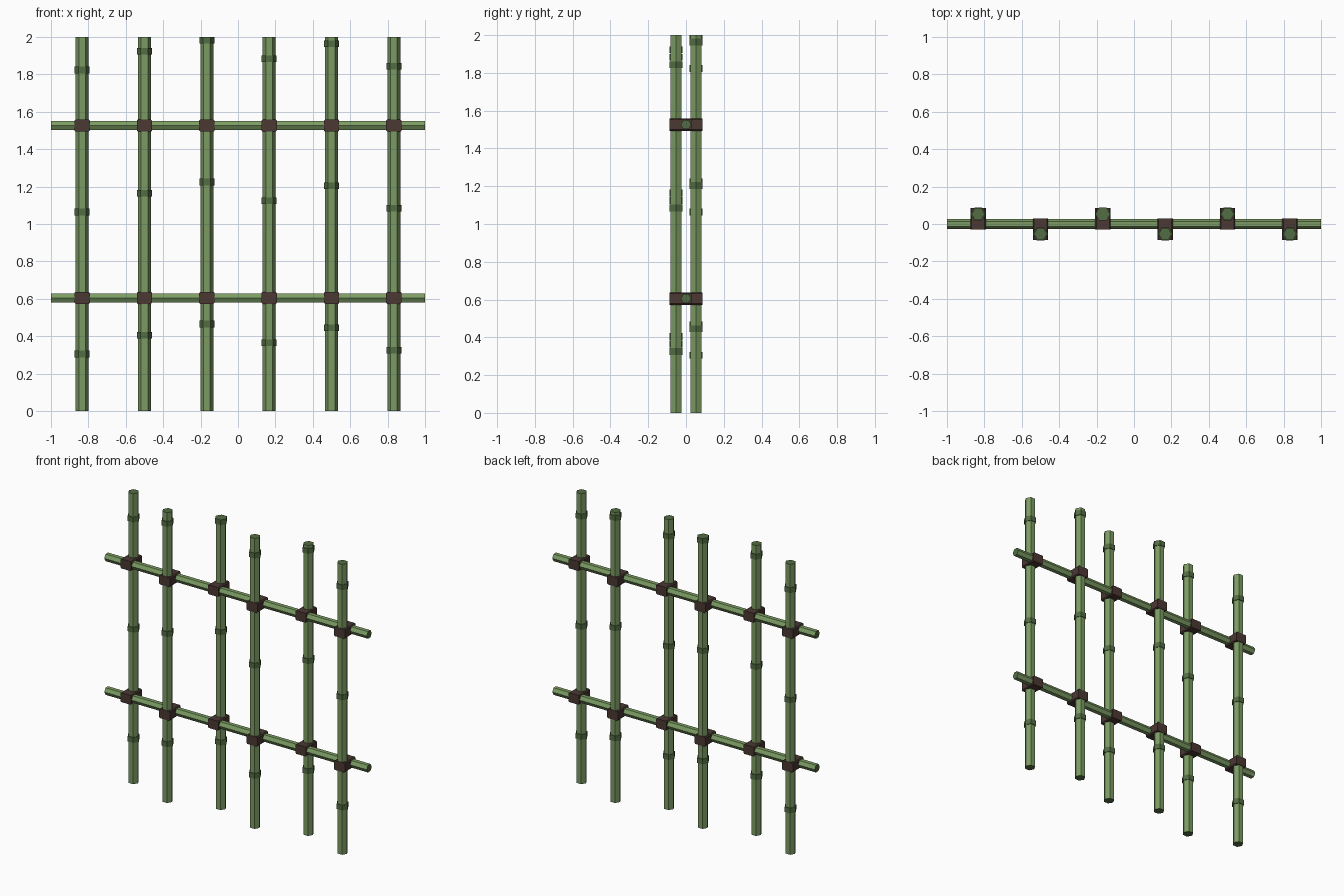
import bpy, bmesh, math
from mathutils import Matrix

if "Cube" in bpy.data.objects:
    bpy.data.objects.remove(bpy.data.objects["Cube"])


def material(name, rgb):
    m = bpy.data.materials.new(name)
    m.diffuse_color = (*rgb, 1)
    m.use_nodes = True
    m.node_tree.nodes["Principled BSDF"].inputs["Base Color"].default_value = m.diffuse_color
    return m


GREEN = material("bamboo green", (0.20, 0.33, 0.125))
DARK = material("dark node green", (0.085, 0.15, 0.055))
BROWN = material("brown lashing", (0.07, 0.040, 0.034))


def finish(name, bm, mats):
    me = bpy.data.meshes.new(name)
    bm.to_mesh(me)
    bm.free()
    for m in mats:
        me.materials.append(m)
    ob = bpy.data.objects.new(name, me)
    bpy.context.collection.objects.link(ob)
    return ob


def hex_rod(name, radius, length, centre, mats, along_x=False):
    """Six-sided rod; its end caps take the last material."""
    bm = bmesh.new()
    bmesh.ops.create_cone(bm, cap_ends=True, segments=6, radius1=radius,
                          radius2=radius, depth=length)
    # put the corners on the +x and -x sides
    corner = bm.verts[:][0].co
    turn = -math.atan2(corner.y, corner.x)
    bmesh.ops.rotate(bm, verts=bm.verts, matrix=Matrix.Rotation(turn, 3, 'Z'))
    for f in bm.faces:
        f.material_index = len(mats) - 1 if len(f.verts) == 6 else 0
    if along_x:  # corners end up on +y and -y, rod runs along x
        m = Matrix.Rotation(math.pi / 2, 3, 'Y')
        m = Matrix.Rotation(math.pi / 2, 3, 'X') @ m
        bmesh.ops.rotate(bm, verts=bm.verts, matrix=m)
    bmesh.ops.translate(bm, verts=bm.verts, vec=centre)
    return finish(name, bm, mats)


def lashing(name, centre, size, chamfer):
    """Block with its four y-running edges chamfered."""
    bm = bmesh.new()
    bmesh.ops.create_cube(bm, size=1)
    bmesh.ops.scale(bm, verts=bm.verts, vec=size)
    edges = [e for e in bm.edges
             if abs(e.verts[0].co.y - e.verts[1].co.y) > 0.01]
    bmesh.ops.bevel(bm, geom=edges, offset=chamfer, segments=1,
                    affect='EDGES')
    bmesh.ops.translate(bm, verts=bm.verts, vec=centre)
    return finish(name, bm, [BROWN])


RAIL_Z = (0.605, 1.526)
FIRST_NODE = (0.305, 0.405, 0.465, 0.365, 0.445, 0.325)
POLE_Y = 0.053

# horizontal rails
for z in RAIL_Z:
    hex_rod("rail", 0.028, 2.0, (0, 0, z), [GREEN, DARK], along_x=True)

# upright poles, alternating behind and in front of the rails
for i, first in enumerate(FIRST_NODE):
    x = (i - 2.5) / 3
    side = 1 if i % 2 == 0 else -1
    y = side * POLE_Y
    hex_rod("pole", 0.035, 2.0, (x, y, 1.0), [GREEN, DARK])
    # bamboo joints
    for k in range(3):
        hex_rod("node", 0.040, 0.036, (x, y, first + 0.759 * k), [DARK])
    # lashings at the crossings
    for z in RAIL_Z:
        lashing("lashing", (x, side * 0.028, z), (0.082, 0.117, 0.065), 0.006)
